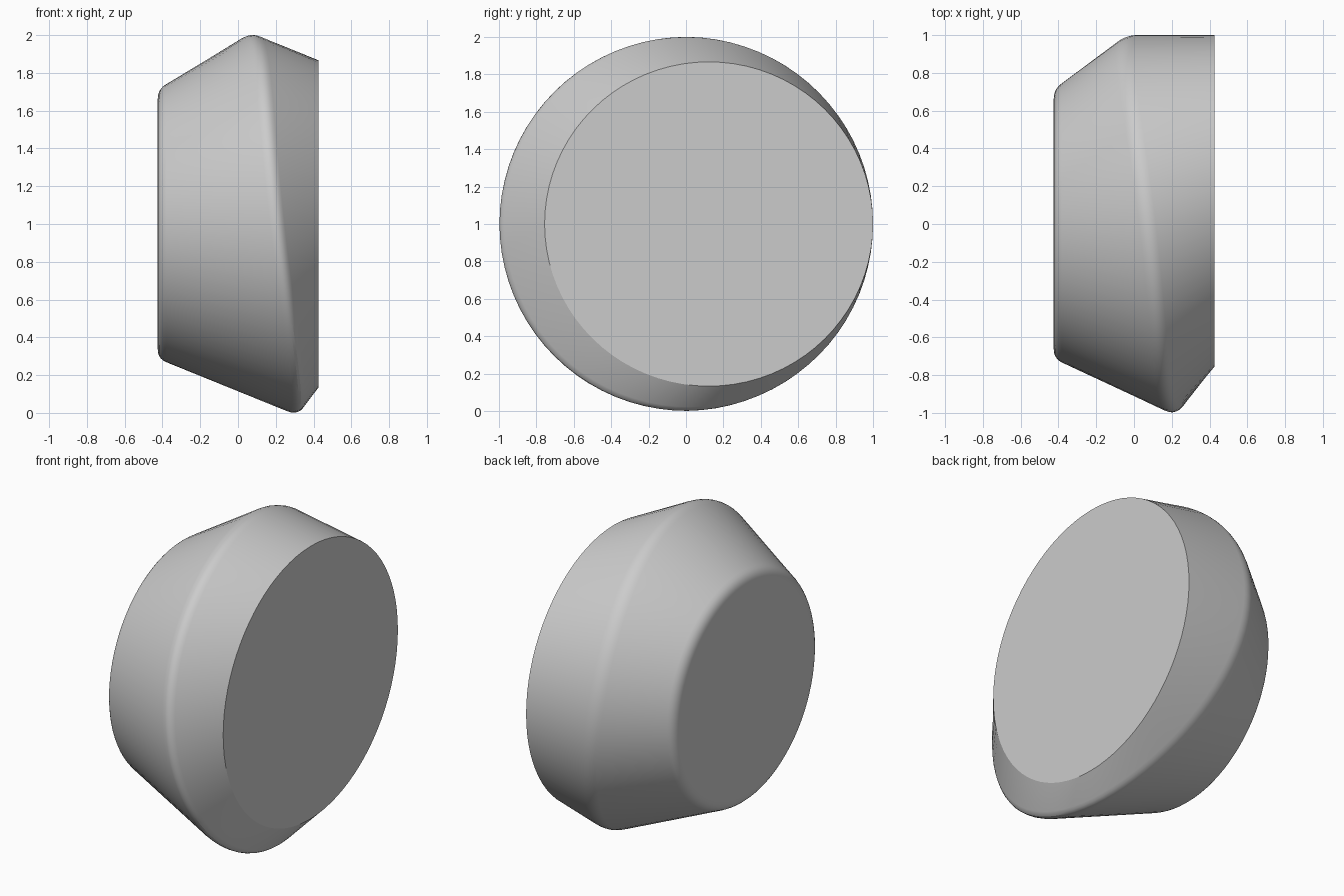
import bpy, bmesh, math
from mathutils import Vector

cube = bpy.data.objects.get("Cube")
if cube:
    bpy.data.objects.remove(cube, do_unlink=True)

SEGMENTS = 80
HALF_WIDTH = 0.425

grey = bpy.data.materials.new("plain_grey")
grey.use_nodes = True
colour = (0.6, 0.6, 0.6, 1)
grey.diffuse_color = colour
grey.node_tree.nodes["Principled BSDF"].inputs["Base Color"].default_value = colour


def rounded(before, corner, after, size, steps=5):
    """Points of a small curve that replaces a corner."""
    a = corner + (before - corner).normalized() * size
    b = corner + (after - corner).normalized() * size
    return [a * (1 - t) ** 2 + corner * 2 * t * (1 - t) + b * t * t
            for t in (i / steps for i in range(steps + 1))]


def section(angle):
    """One lengthwise section: small cap, slanted ridge, large off-centre face."""
    y, z = math.cos(angle), math.sin(angle)
    centre = Vector((-HALF_WIDTH, 0, 1))
    cap = Vector((-HALF_WIDTH, 0.713 * y, 1 + 0.713 * z))
    ridge_x = 0.14 - 0.12 * z - 0.125 * y + 0.05 * (z * z - y * y)
    r = 1 + 0.011 * min(1, 1 - y)
    ridge = Vector((ridge_x, r * y, 1 + r * z))
    face = Vector((HALF_WIDTH, 0.122 + 0.878 * y, 1 + 0.867 * z))
    return (rounded(centre, cap, ridge, 0.05)
            + rounded(cap, ridge, face, 0.05) + [face])


# Loft the sections into a closed body
bm = bmesh.new()
columns = [[bm.verts.new(p) for p in section(math.tau * i / SEGMENTS)]
           for i in range(SEGMENTS)]
for i, col in enumerate(columns):
    nxt = columns[(i + 1) % SEGMENTS]
    for j in range(len(col) - 1):
        bm.faces.new((col[j], nxt[j], nxt[j + 1], col[j + 1]))
bm.faces.new([c[0] for c in columns])
bm.faces.new([c[-1] for c in columns])
bmesh.ops.recalc_face_normals(bm, faces=bm.faces)

mesh = bpy.data.meshes.new("slanted_body")
bm.to_mesh(mesh)
bm.free()
mesh.materials.append(grey)
body = bpy.data.objects.new("slanted_body", mesh)
bpy.context.collection.objects.link(body)

# Smooth sides, sharp rim around the large face
bpy.context.view_layer.objects.active = body
body.select_set(True)
bpy.ops.object.shade_smooth_by_angle(angle=math.radians(20))
